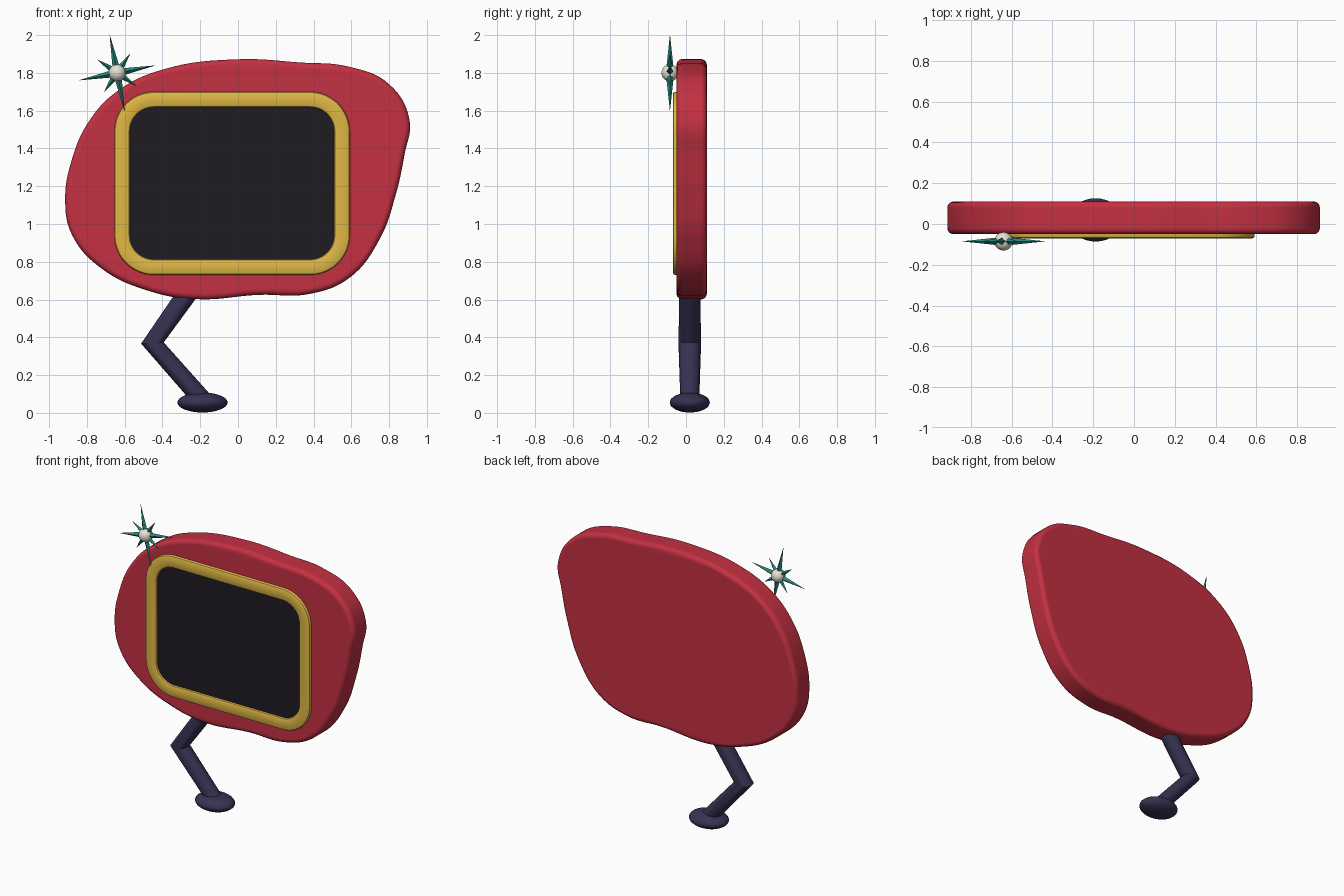
import bpy, bmesh
from math import sin, cos, pi, radians
from mathutils import Matrix, Vector

if "Cube" in bpy.data.objects:
    bpy.data.objects.remove(bpy.data.objects["Cube"])


def material(name, rgb):
    m = bpy.data.materials.new(name)
    m.diffuse_color = (*rgb, 1)
    m.use_nodes = True
    m.node_tree.nodes["Principled BSDF"].inputs["Base Color"].default_value = m.diffuse_color
    return m


RED = material("red", (0.55, 0.03, 0.055))
YELLOW = material("yellow", (0.75, 0.48, 0.06))
DARK = material("dark", (0.013, 0.011, 0.016))
NAVY = material("navy", (0.038, 0.032, 0.085))
TEAL = material("teal", (0.02, 0.25, 0.2))
CREAM = material("cream", (0.8, 0.76, 0.66))


def select(ob):
    bpy.ops.object.select_all(action='DESELECT')
    ob.select_set(True)
    bpy.context.view_layer.objects.active = ob


def finish(ob, name, mat, angle=35):
    ob.name = name
    ob.data.materials.clear()
    ob.data.materials.append(mat)
    select(ob)
    if angle:
        bpy.ops.object.shade_smooth_by_angle(angle=radians(angle))
    return ob


def from_bmesh(bm, name, mat, angle=35):
    bmesh.ops.recalc_face_normals(bm, faces=bm.faces[:])
    me = bpy.data.meshes.new(name)
    bm.to_mesh(me)
    bm.free()
    ob = bpy.data.objects.new(name, me)
    bpy.context.collection.objects.link(ob)
    return finish(ob, name, mat, angle)


def curve_to_mesh(cu, name, mat, matrix=Matrix()):
    ob = bpy.data.objects.new(name, cu)
    bpy.context.collection.objects.link(ob)
    ob.matrix_world = matrix
    select(ob)
    bpy.ops.object.convert(target='MESH')
    ob = bpy.context.object
    bm = bmesh.new()
    bm.from_mesh(ob.data)
    bmesh.ops.remove_doubles(bm, verts=bm.verts[:], dist=1e-5)
    bmesh.ops.recalc_face_normals(bm, faces=bm.faces[:])
    bm.to_mesh(ob.data)
    bm.free()
    return finish(ob, name, mat)


# Body: lopsided rounded slab
outline = [(0, 1.872), (0.33, 1.855), (0.59, 1.832), (0.80, 1.74), (0.908, 1.55),
           (0.882, 1.37), (0.835, 1.155), (0.75, 0.92), (0.59, 0.715), (0.38, 0.63),
           (0.11, 0.625), (-0.22, 0.602), (-0.47, 0.645), (-0.73, 0.77), (-0.88, 0.945),
           (-0.915, 1.12), (-0.88, 1.34), (-0.785, 1.55), (-0.63, 1.71), (-0.39, 1.82)]
cu = bpy.data.curves.new("body", 'CURVE')
cu.dimensions = '2D'
cu.fill_mode = 'BOTH'
cu.extrude, cu.bevel_depth, cu.bevel_resolution, cu.offset = 0.05, 0.03, 4, -0.03
sp = cu.splines.new('BEZIER')
sp.bezier_points.add(len(outline) - 1)
for p, (x, z) in zip(sp.bezier_points, outline):
    p.co = (x, z, 0)
    p.handle_left_type = p.handle_right_type = 'AUTO'
sp.use_cyclic_u = True
sp.resolution_u = 8
body = curve_to_mesh(cu, "body", RED,
                     Matrix.Translation((0, 0.03, 0)) @ Matrix.Rotation(pi / 2, 4, 'X'))
body.modifiers.new("normals", 'WEIGHTED_NORMAL').keep_sharp = True


# Screen frame and screen: stacked rounded-rectangle loops
def rounded_loop(bm, inset, y, n=12):
    x0, x1, z0, z1, r = -0.655, 0.592, 0.73, 1.70, 0.21
    corners = [(x1 - r, z1 - r), (x0 + r, z1 - r), (x0 + r, z0 + r), (x1 - r, z0 + r)]
    return [bm.verts.new((cx + (r - inset) * cos(a), y, cz + (r - inset) * sin(a)))
            for q, (cx, cz) in enumerate(corners)
            for a in [pi / 2 * (q + i / n) for i in range(n + 1)]]


def bridge(bm, loops):
    for a, b in zip(loops, loops[1:]):
        for i in range(len(a)):
            j = (i + 1) % len(a)
            bm.faces.new((a[i], a[j], b[j], b[i]))


bm = bmesh.new()
section = [(0, -0.04), (0, -0.058), (0.004, -0.066), (0.012, -0.07),
           (0.071, -0.07), (0.079, -0.066), (0.083, -0.058), (0.083, -0.04)]
loops = [rounded_loop(bm, d, y) for d, y in section]
bridge(bm, loops + loops[:1])
from_bmesh(bm, "screen_frame", YELLOW)

bm = bmesh.new()
loops = [rounded_loop(bm, 0.08, y) for y in (-0.042, -0.057)]
bridge(bm, loops)
for l in loops:
    bm.faces.new(l)
from_bmesh(bm, "screen", DARK)

# Bent leg
cu = bpy.data.curves.new("leg", 'CURVE')
cu.dimensions = '3D'
cu.bevel_depth, cu.bevel_resolution, cu.use_fill_caps = 0.06, 6, True
sp = cu.splines.new('POLY')
sp.points.add(2)
for p, (x, z, r) in zip(sp.points, [(-0.22, 0.70, 0.9), (-0.453, 0.37, 1), (-0.18, 0.06, 0.83)]):
    p.co = (x, 0.02, z, 1)
    p.radius = r
curve_to_mesh(cu, "leg", NAVY)


# Foot and star centre
def ball(name, loc, size, mat):
    bm = bmesh.new()
    bmesh.ops.create_uvsphere(bm, u_segments=32, v_segments=16, radius=1,
                              matrix=Matrix.Translation(loc) @ Matrix.Diagonal((*size, 1)))
    return from_bmesh(bm, name, mat)


ball("foot", (-0.188, 0.02, 0.055), (0.133, 0.106, 0.053), NAVY)
centre = Vector((-0.64, -0.085, 1.80))
ball("star_centre", centre, (0.045,) * 3, CREAM)

# Star spikes, alternately long and short
bm = bmesh.new()
for i in range(8):
    length = 0.204 if i % 2 == 0 else 0.125
    turn = Matrix.Rotation(radians(11 + 45 * i), 4, Vector((0, -1, 0)))
    lie = Matrix.Rotation(pi / 2, 4, 'Y')
    bmesh.ops.create_cone(bm, cap_ends=True, segments=4, radius1=0.022, radius2=0.0005, depth=length,
                          matrix=Matrix.Translation(centre) @ turn @ lie
                          @ Matrix.Translation((0, 0, length / 2)))
from_bmesh(bm, "star_spikes", TEAL, 0)
